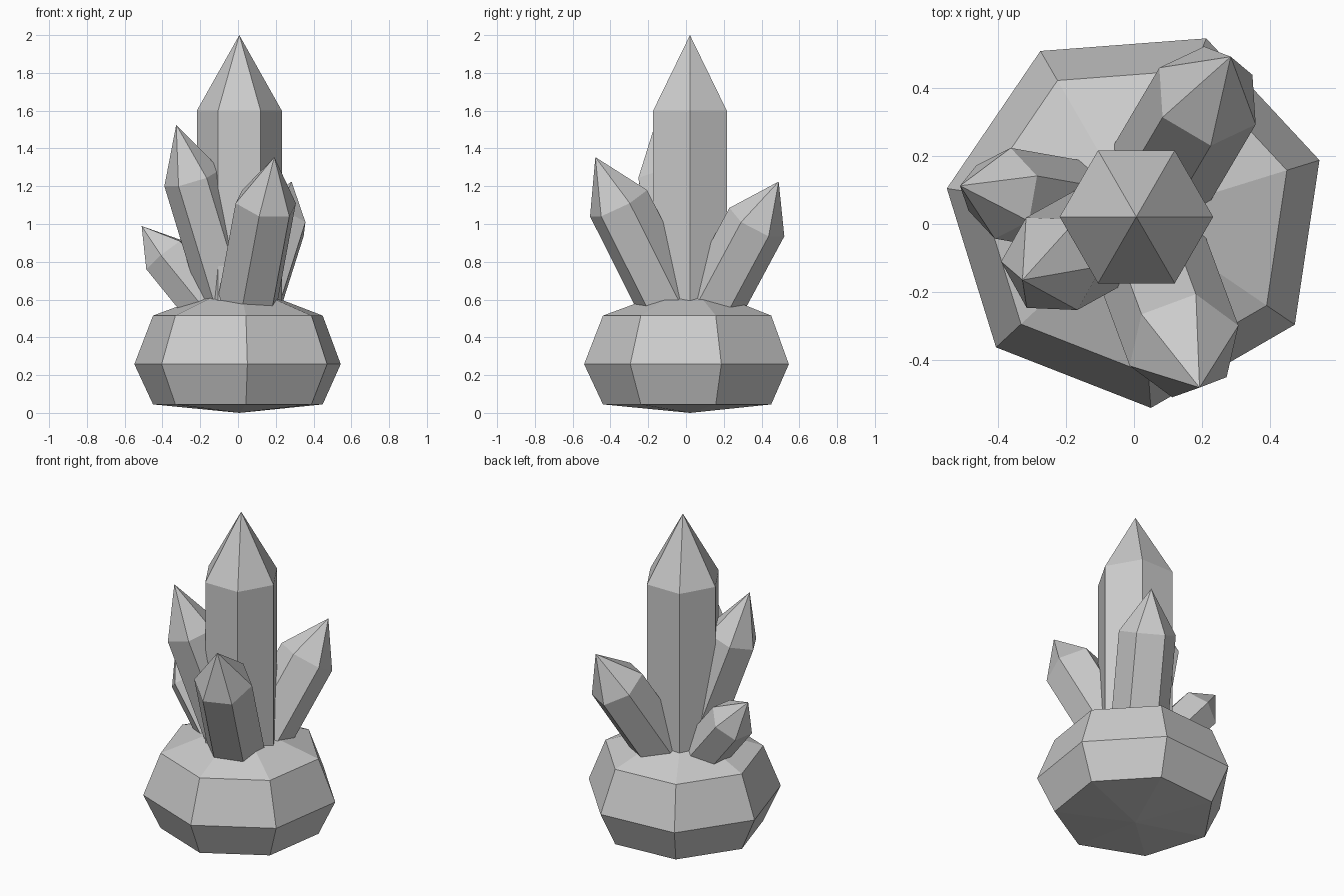
import bpy, bmesh
from math import sin, cos, radians, pi
from mathutils import Matrix, Vector

if "Cube" in bpy.data.objects:
    bpy.data.objects.remove(bpy.data.objects["Cube"])

CX, CY = 0.007, 0.021  # shared centre of rock and main crystal


def lathe(name, profile, sides, start, matrix):
    """Faceted solid from (radius, height) rings; radius 0 makes a pole."""
    bm = bmesh.new()
    rings = []
    for r, z in profile:
        n = sides if r > 0 else 1
        rings.append([bm.verts.new((r * cos(start + 2 * pi * i / sides),
                                    r * sin(start + 2 * pi * i / sides), z))
                      for i in range(n)])
    for a, b in zip(rings, rings[1:]):
        for i in range(sides):
            j = (i + 1) % sides
            corners = [a[i % len(a)], a[j % len(a)], b[j % len(b)], b[i % len(b)]]
            bm.faces.new(list(dict.fromkeys(corners)))
    if len(rings[0]) > 1:
        bm.faces.new(rings[0][::-1])
    bmesh.ops.recalc_face_normals(bm, faces=bm.faces)
    bm.transform(matrix)
    mesh = bpy.data.meshes.new(name)
    bm.to_mesh(mesh)
    bm.free()
    obj = bpy.data.objects.new(name, mesh)
    bpy.context.collection.objects.link(obj)
    return obj


def side_crystal(name, azimuth, tilt, radius, shoulder, height, tip):
    """Hexagonal crystal leaning out from the centre line; shoulder/height
    locate the centre of the ring where the point begins."""
    az, t = radians(azimuth), radians(tilt)
    length = shoulder / sin(t)
    pos = Vector((CX + shoulder * cos(az), CY + shoulder * sin(az), height))
    m = (Matrix.Translation(pos) @ Matrix.Rotation(az, 4, 'Z')
         @ Matrix.Rotation(t, 4, 'Y'))
    lathe(name, [(radius, -length), (radius, 0), (0, tip)], 6, radians(30), m)


centre = Matrix.Translation((CX, CY, 0))

# Seven-sided rock base
lathe("rock_base", [(0, 0), (0.462, 0.045), (0.562, 0.258), (0.462, 0.515), (0, 0.685)],
      7, radians(17.2), centre)

# Upright main crystal
lathe("main_crystal", [(0.225, 0.35), (0.225, 1.6), (0, 2.0)], 6, 0, centre)

# Leaning crystals
side_crystal("back_right_crystal", 59.5, 32, 0.164, 0.411, 1.010, 0.253)
side_crystal("left_tall_crystal", 209, 19.2, 0.155, 0.284, 1.244, 0.298)
side_crystal("front_right_crystal", -69.7, 28.2, 0.170, 0.403, 1.110, 0.277)
side_crystal("left_small_crystal", 170, 39.5, 0.135, 0.398, 0.835, 0.200)
